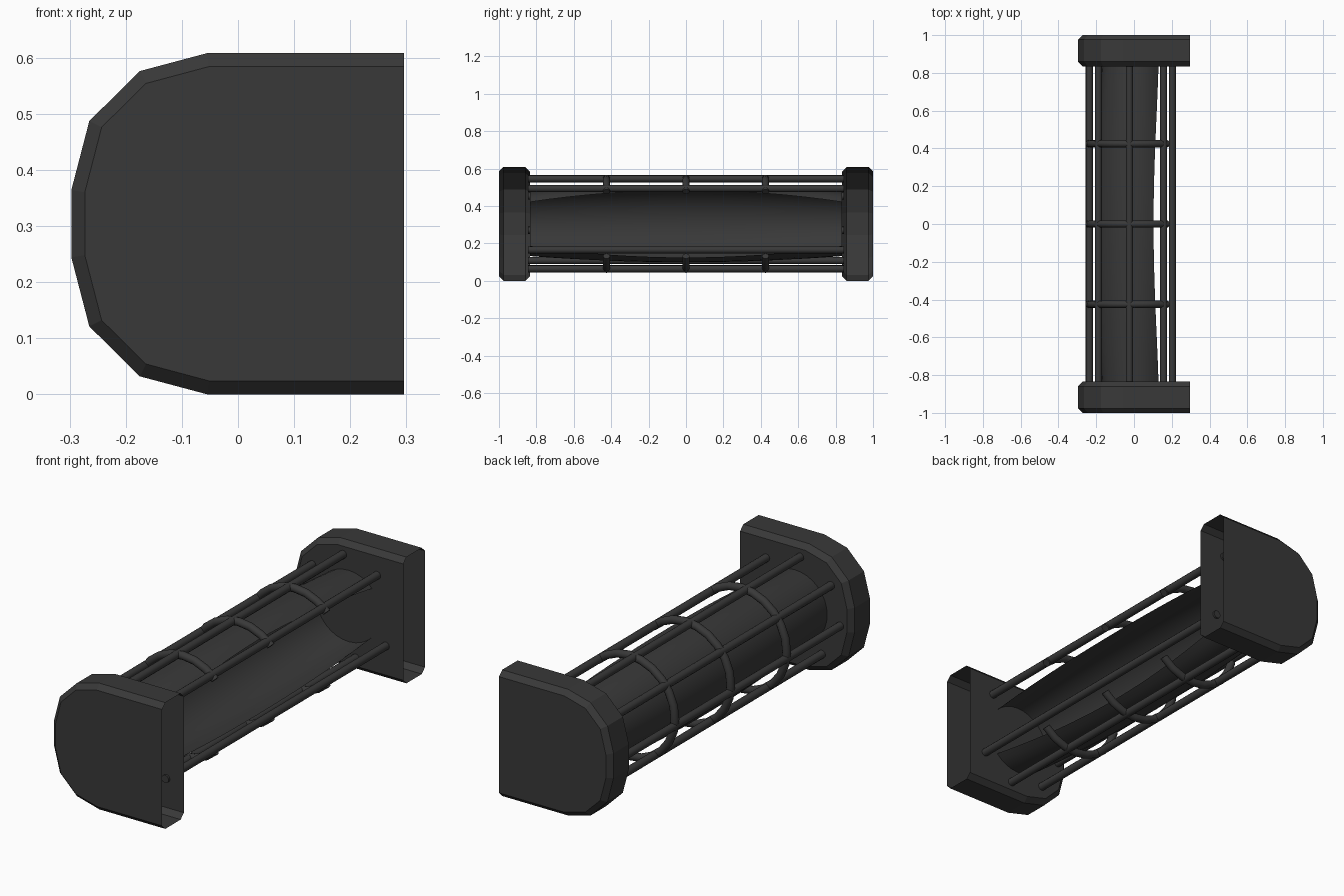
import bpy, math
from mathutils import Vector

if "Cube" in bpy.data.objects:
    bpy.data.objects.remove(bpy.data.objects["Cube"])

CX, CZ = 0.004, 0.304      # common axis of the cage, running along y
CAGE_R, TUBE_R = 0.243, 0.019
Y_IN, Y_OUT, CHAMFER = 0.835, 1.0, 0.024

mat = bpy.data.materials.new("dark_grey")
mat.diffuse_color = (0.04, 0.04, 0.04, 1)
mat.use_nodes = True
mat.node_tree.nodes["Principled BSDF"].inputs["Base Color"].default_value = mat.diffuse_color


def make(name, verts, faces, smooth=False):
    me = bpy.data.meshes.new(name)
    me.from_pydata(verts, [], faces)
    me.materials.append(mat)
    ob = bpy.data.objects.new(name, me)
    bpy.context.collection.objects.link(ob)
    if smooth:
        bpy.ops.object.select_all(action='DESELECT')
        ob.select_set(True)
        bpy.context.view_layer.objects.active = ob
        bpy.ops.object.shade_smooth_by_angle(angle=math.radians(40))
    return ob


def around(r, deg, y):
    a = math.radians(deg)
    return Vector((CX + r * math.cos(a), y, CZ + r * math.sin(a)))


def tube(name, points, sides=12):
    """Capped round tube through points."""
    verts, faces, n = [], [], len(points)
    for i, p in enumerate(points):
        t = (points[min(i + 1, n - 1)] - points[max(i - 1, 0)]).normalized()
        u = (p - Vector((CX, p.y, CZ))).normalized()
        v = t.cross(u)
        for k in range(sides):
            a = 2 * math.pi * k / sides
            verts.append(p + TUBE_R * (math.cos(a) * u + math.sin(a) * v))
    for i in range(n - 1):
        for k in range(sides):
            a, b = i * sides + k, i * sides + (k + 1) % sides
            faces.append((a, b, b + sides, a + sides))
    faces.append(tuple(reversed(range(sides))))
    faces.append(tuple(range((n - 1) * sides, n * sides)))
    return make(name, verts, faces, True)


# End caps: chamfered D-shaped boxes, hollow and open on the flat side
half_outer = [(0.296, 0.304), (-0.055, 0.304), (-0.175, 0.272), (-0.265, 0.183), (-0.297, 0.060)]
half_inner = [(0.296, 0.280), (-0.052, 0.280), (-0.164, 0.250), (-0.243, 0.172), (-0.273, 0.056)]


def d_shape(half, y):
    pts = half + [(x, -z) for x, z in reversed(half)]
    return [(x, y, CZ + z) for x, z in pts]


for name, s in (("front_end_cap", -1), ("back_end_cap", 1)):
    verts = (d_shape(half_inner, s * Y_IN) + d_shape(half_outer, s * (Y_IN + CHAMFER))
             + d_shape(half_outer, s * (Y_OUT - CHAMFER)) + d_shape(half_inner, s * Y_OUT))
    n = 10
    faces = [(r * n + k, r * n + k + 1, (r + 1) * n + k + 1, (r + 1) * n + k)
             for r in range(3) for k in range(n - 1)]
    faces += [tuple(reversed(range(n))), tuple(range(3 * n, 4 * n))]
    if s > 0:
        faces = [tuple(reversed(f)) for f in faces]
    make(name, verts, faces)

# Long cage rods, evenly spread and leaving the +x side open
for i in range(7):
    d = 51 + i * 45.67
    tube(f"cage_rod_{i + 1}", [around(CAGE_R, d, -Y_IN - 0.01), around(CAGE_R, d, Y_IN + 0.01)])

# Cage hoops
for i, y in enumerate((-0.425, 0, 0.425)):
    tube(f"cage_hoop_{i + 1}", [around(CAGE_R, 45 + 270 * k / 18, y) for k in range(19)])

# Inner barrel-shaped shell, open towards +x
rows, cols = 16, 24
verts, faces = [], []
for i in range(rows + 1):
    t = -1 + 2 * i / rows
    bulge = 1 - t * t
    r = 0.172 + 0.033 * bulge
    start = 43 + 18 * bulge
    for k in range(cols + 1):
        verts.append(around(r, start + (360 - 2 * start) * k / cols, t * Y_IN))
for i in range(rows):
    for k in range(cols):
        a = i * (cols + 1) + k
        faces.append((a, a + cols + 1, a + cols + 2, a + 1))
make("inner_shell", verts, faces, True)
